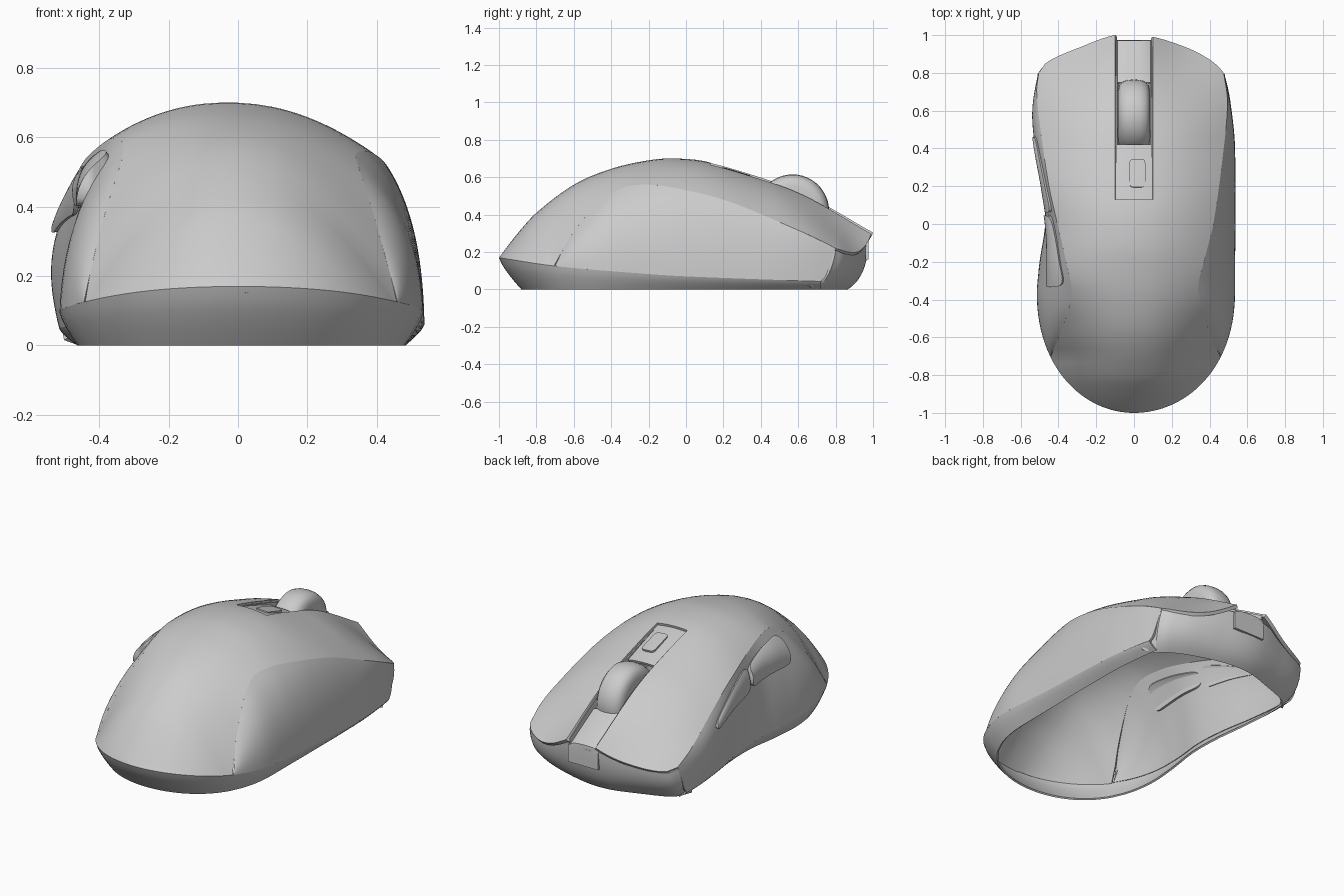
import bpy, bmesh, math
from mathutils import Vector

cube = bpy.data.objects.get("Cube")
if cube:
    bpy.data.objects.remove(cube, do_unlink=True)

grey = bpy.data.materials.new("light_grey_plastic")
grey.use_nodes = True
grey.diffuse_color = (0.6, 0.6, 0.6, 1)
grey.node_tree.nodes["Principled BSDF"].inputs["Base Color"].default_value = (0.6, 0.6, 0.6, 1)


def curve(*pts):
    """Smooth function through the given (position, value) points."""
    def slope(i):
        a, b = pts[max(i - 1, 0)], pts[min(i + 1, len(pts) - 1)]
        return (b[1] - a[1]) / (b[0] - a[0])

    def f(v):
        v = min(max(v, pts[0][0]), pts[-1][0])
        i = 0
        while i < len(pts) - 2 and v > pts[i + 1][0]:
            i += 1
        (a, p), (b, q) = pts[i], pts[i + 1]
        h, t = b - a, (v - a) / (b - a)
        return ((1 + 2 * t) * (1 - t) ** 2 * p + t * (1 - t) ** 2 * h * slope(i)
                + t * t * (3 - 2 * t) * q + t * t * (t - 1) * h * slope(i + 1))
    return f


def span(a, b, n):
    return [a + (b - a) * i / n for i in range(n + 1)]


def bend(p, c, q, t):
    return (1 - t) ** 2 * p + 2 * t * (1 - t) * c + t * t * q


def sheet(name, rows, thick=0.015, skip=None, middle=Vector((0, 0, 0.15))):
    """Skin a grid of points, facing away from the middle, with a wall thickness."""
    bm = bmesh.new()
    grid = [[bm.verts.new(p) for p in row] for row in rows]
    for r, s in zip(grid, grid[1:]):
        for i in range(len(r) - 1):
            f = bm.faces.new((r[i], r[i + 1], s[i + 1], s[i]))
            if skip and skip(f.calc_center_median()):
                bm.faces.remove(f)
    bmesh.ops.delete(bm, geom=[v for v in bm.verts if not v.link_faces], context="VERTS")
    bmesh.ops.remove_doubles(bm, verts=bm.verts[:], dist=0.0005)
    bm.normal_update()
    if sum(f.normal.dot(f.calc_center_median() - middle) * f.calc_area() for f in bm.faces) < 0:
        bmesh.ops.reverse_faces(bm, faces=bm.faces[:])
    mesh = bpy.data.meshes.new(name)
    bm.to_mesh(mesh)
    bm.free()
    mesh.materials.append(grey)
    ob = bpy.data.objects.new(name, mesh)
    bpy.context.collection.objects.link(ob)
    bpy.ops.object.select_all(action="DESELECT")
    ob.select_set(True)
    bpy.context.view_layer.objects.active = ob
    if thick:
        mod = ob.modifiers.new("wall", "SOLIDIFY")
        mod.thickness, mod.offset = thick, -1
        bpy.ops.object.modifier_apply(modifier=mod.name)
    bpy.ops.object.shade_smooth_by_angle(angle=math.radians(35))


# Guide curves along the length: spine, seam heights and widths
spine = curve((-1, .17), (-.9, .3), (-.8, .41), (-.6, .56), (-.4, .645), (-.2, .69),
              (-.08, .7), (.1, .685), (.4, .6), (.6, .53), (.8, .43), (1, .32))
rim_z = curve((-1, .17), (-.7, .125), (-.3, .09), (0, .07), (.8, .04))
seam_z = curve((-.7, .127), (-.62, .28), (-.47, .46), (-.35, .54), (-.25, .56), (-.1, .55),
               (.2, .48), (.5, .36), (.8, .22), (.9, .14), (1, .08))
lift = curve((-.7, 0), (-.4, .03), (0, .04), (.4, .04), (.8, 0))
bulge = curve((-.1, 0), (.2, .035), (.55, .06), (.82, 0))
groove = curve((.5, 0), (.75, .03), (.95, .065), (1, .065))
seam_x = {1: curve((-.7, .46), (-.6, .41), (-.35, .34), (-.2, .37), (0, .42), (.4, .475),
                   (.65, .495), (.8, .475)),
          -1: curve((-.7, .444), (-.6, .4), (-.38, .33), (-.2, .36), (0, .405), (.2, .45),
                    (.5, .495), (.7, .515), (.8, .505))}
rim_x = {1: curve((-.35, .535), (.4, .535), (.65, .51), (.8, .48)),
         -1: curve((-.35, .515), (-.2, .5), (0, .47), (.2, .475), (.4, .5), (.6, .515), (.8, .505))}
nose_y = curve((-.505, .8), (-.48, .84), (-.43, .875), (-.3, .93), (-.1, 1), (.08, .995),
               (.3, .925), (.43, .85), (.475, .8))


def rim(side, y):
    w = rim_x[side](y)
    if y < -.35:
        w *= math.sqrt(max(0, 1 - ((-.35 - y) / .65) ** 2.2))
    return w


def edge(side, y):
    """Half width and height of the cover seam."""
    if y < -.7:
        return rim(side, y), rim_z(y)
    return seam_x[side](y), seam_z(y) + (lift(y) if side < 0 else 0)


def top(x, y, drop=0):
    """Point on the arched upper surface, with finger grooves towards the front."""
    w, z = edge(1 if x >= 0 else -1, y)
    k = min(abs(x) / w, 1) if w > 1e-6 else 0
    lean = .04 * x * (1 - k * k)
    dip = groove(y) * math.sin(math.pi * max(0, (k - .15) / .85))
    return Vector((x, y, spine(y) - (spine(y) - z) * k ** 2.1 - lean - dip - drop))


def wall(side, y, t):
    """Point on a side wall, t running from the rim up to the seam."""
    w, z = edge(side, y)
    r, b = rim(side, y), rim_z(y)
    out = r + (bulge(y) if side < 0 else 0)
    return Vector((side * bend(r, w + (out - w) * .95, w, t), y, bend(b, b + (z - b) * .65, z, t)))


# Top cover, open along the wheel slot
SLOT, SLOT_END = .1, .13
tail = [-1 + 2.4 * (i / 60) ** 2 for i in range(22)]
stations = tail + span(-.66, SLOT_END, 20) + span(.17, .7, 12) + span(.73, 1, 9)
rows = []
for v in stations:
    ends = v if v <= .7 else .7 + (v - .7) / 3
    row = []
    for side in (-1, 1):
        w = edge(side, ends)[0]
        c = min(SLOT, .3 * w)
        xs = [0, c / 2] + span(c, w, 12)
        for x in (xs[::-1] if side < 0 else xs[1:]):
            y = v if v <= .7 else .7 + (nose_y(side * x) - .7) * (v - .7) / .3
            row.append(top(side * x, y))
    rows.append(row)
sheet("top_cover", rows, .02, lambda p: abs(p.x) < SLOT - .005 and p.y > SLOT_END)

# Side walls, with a front edge that leans forward in a curve
for side, name in ((1, "left_side_panel"), (-1, "right_side_panel")):
    sheet(name, [[wall(side, y + max(0, (y - .6) / .12) * .08 * math.sqrt(t), t)
                  for t in span(0, 1, 14)] for y in span(-.7, .72, 40)])


# Tapered skirt from the rim down to the open underside
def skirt_column(side, y):
    w = rim(side, y)
    tuck = .12 * ((-.2 - y) / .8) ** 2 if y < -.2 else 0
    return [Vector((side * w * (1 - .1 * k ** 1.3), y + tuck * k ** 1.3, rim_z(y) * (1 - k)))
            for k in span(0, 1, 5)]


ys = tail + span(-.62, .72, 24)
sheet("base_skirt", [skirt_column(-1, y) for y in ys[::-1]] + [skirt_column(1, y) for y in ys[1:]], .01)


# Front bumper below the cover lip, tucked under, lapping inside the side panels
def lap(side):
    return [wall(side, .66 + .07 * t, t) - Vector((side * .012, 0, .03 * (1 - t))) for t in span(1, 0, 10)]


rows = [lap(-1)]
for a in span(-math.pi / 2, math.pi / 2, 48):
    x = -.015 + .49 * math.sin(a)
    y = nose_y(x)
    fwd = (y - .8) / .2
    upper = Vector((x, y - fwd * .03, min(top(x, y).z - .012, .265)))
    lower = Vector((x * .91, .7 + fwd * .16, 0))
    control = Vector((x * 1.05, .78 + fwd * .19, .07))
    rows.append([bend(upper, control, lower, k) for k in span(0, 1, 10)])
sheet("front_bumper", rows + [lap(1)])

# Slot walls, button plate behind the wheel, and channel in front of it
for side, name in ((1, "slot_wall_left"), (-1, "slot_wall_right")):
    sheet(name, [[top(side * SLOT, y, d) - Vector((side * d * .12, 0, 0)) for d in (.012, .06, .12)]
                 for y in span(SLOT_END, .97, 18)], .008)
across = span(-SLOT, SLOT, 6)
sheet("button_plate", [[top(x, y, .012 + .012 * (y - SLOT_END) / .3) for x in across]
                       for y in span(SLOT_END, .42, 8)])
floor = [[top(x, y, .05) for x in across] for y in span(.75, .972, 6)]
floor += [[Vector((x, .975, z)) for x in across] for z in (.25, .2, .16)]
sheet("front_channel", floor)


# Raised buttons with rounded outlines
def pad(name, place, thick):
    rows = []
    for s in span(-1, 1, 28):
        s = math.sin(s * math.pi / 2)
        h = (1 - abs(s) ** 9) ** .25
        rows.append([place(s, h * q) for q in span(-1, 1, 10)])
    sheet(name, rows, thick)


pad("mode_button", lambda s, q: top(.018 + .042 * q, .27 + .075 * s, .008), .02)


def thumb(mid, half, centre, width, taper, height):
    def place(s, q):
        t = centre + (width + taper * s) * q
        dome = .01 + height * (1 - q * q)
        return wall(-1, mid + half * s, t) + Vector((-dome, 0, .35 * dome))
    return place


pad("rear_thumb_button", thumb(-.145, .19, .72, .17, -.02, .02), .04)
pad("front_thumb_button", thumb(.26, .2, .73, .13, -.05, .008), .03)

# Scroll wheel with a rounded tread
profile = [(-.085, .02), (-.085, .13), (-.08, .16), (-.062, .182), (-.035, .192), (0, .195)]
profile += [(-x, r) for x, r in profile[-2::-1]]
hub = Vector((0, .57, .42))
wheel = [[hub + Vector((x, r * math.cos(a), r * math.sin(a))) for x, r in profile]
         for a in span(0, 2 * math.pi, 48)]
sheet("scroll_wheel", wheel, 0, middle=hub)
